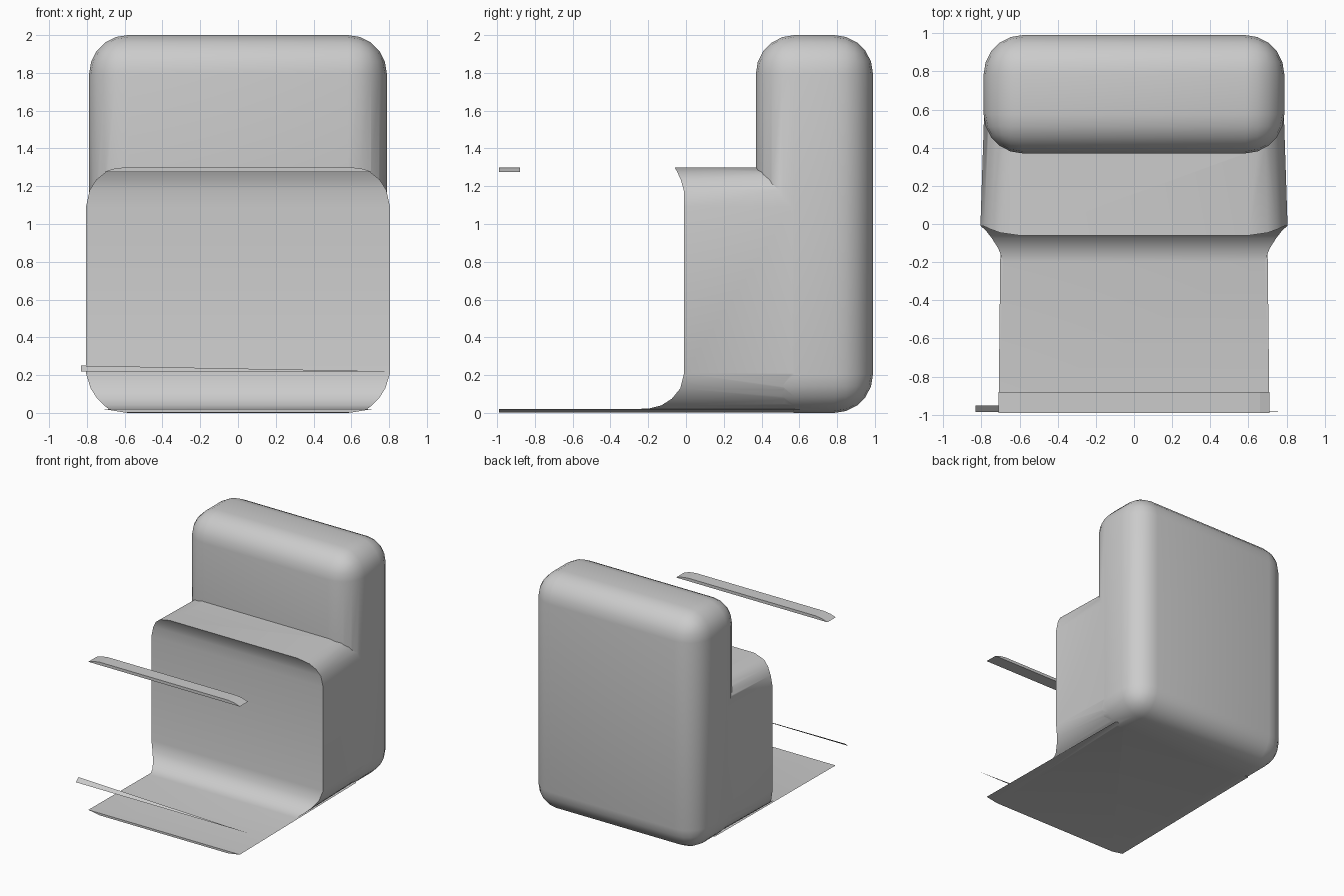
import bpy, bmesh, math

if "Cube" in bpy.data.objects:
    bpy.data.objects.remove(bpy.data.objects["Cube"])


def make_object(name, verts, faces):
    mesh = bpy.data.meshes.new(name)
    mesh.from_pydata(verts, [], faces)
    bm = bmesh.new()
    bm.from_mesh(mesh)
    bmesh.ops.recalc_face_normals(bm, faces=bm.faces)
    bm.to_mesh(mesh)
    bm.free()
    obj = bpy.data.objects.new(name, mesh)
    bpy.context.collection.objects.link(obj)
    return obj


def activate(obj):
    bpy.ops.object.select_all(action='DESELECT')
    obj.select_set(True)
    bpy.context.view_layer.objects.active = obj


# Seat block with curved front running into a thin foot plate:
# each level is (height, half width, front y)
levels = [
    (0.002, 0.60, -0.99), (0.02, 0.71, -0.99), (0.022, 0.685, -0.20),
    (0.04, 0.71, -0.13), (0.075, 0.745, -0.075), (0.13, 0.78, -0.03),
    (0.21, 0.805, -0.01), (1.09, 0.805, -0.01), (1.18, 0.785, -0.012),
    (1.235, 0.75, -0.028), (1.275, 0.70, -0.046), (1.30, 0.60, -0.06),
]
verts, faces = [], []
for z, w, front in levels:
    rear = w * 0.975
    verts += [(-w, front, z), (w, front, z), (rear, 0.6, z), (-rear, 0.6, z)]
for i in range(len(levels) - 1):
    a, b = i * 4, i * 4 + 4
    for k in range(4):
        n = (k + 1) % 4
        faces.append((a + k, a + n, b + n, b + k))
last = len(verts) - 4
faces += [(3, 2, 1, 0), (last, last + 1, last + 2, last + 3)]
seat = make_object("seat", verts, faces)

# Tall rounded backrest
bpy.ops.mesh.primitive_cube_add(size=1, location=(0, 0.68, 1.0))
back = bpy.context.object
back.name = "backrest"
back.scale = (1.576, 0.62, 2.0)
bpy.ops.object.transform_apply(location=True, rotation=False, scale=True)
bevel = back.modifiers.new("rounding", 'BEVEL')
bevel.width = 0.205
bevel.segments = 5
bpy.ops.object.modifier_apply(modifier=bevel.name)

# Join the two into one clean shell
activate(back)
join = back.modifiers.new("union", 'BOOLEAN')
join.operation = 'UNION'
join.solver = 'EXACT'
join.object = seat
bpy.ops.object.modifier_apply(modifier=join.name)
bpy.data.objects.remove(seat, do_unlink=True)
back.name = "seat_and_backrest"
activate(back)
bpy.ops.object.shade_smooth_by_angle(angle=math.radians(35))

# Floating upper front strip
section = [(-0.71, 1.275), (0.71, 1.275), (0.66, 1.292), (0.60, 1.30),
           (-0.60, 1.30), (-0.66, 1.292)]
n = len(section)
verts = [(x, y, z) for y in (-0.99, -0.88) for x, z in section]
faces = [tuple(range(n)), tuple(range(n, 2 * n))]
faces += [(i, (i + 1) % n, (i + 1) % n + n, i + n) for i in range(n)]
make_object("upper_strip", verts, faces)

# Thin tapering lower sliver
make_object("lower_sliver",
            [(-0.83, -0.985, 0.22), (0.80, -0.985, 0.22), (-0.83, -0.95, 0.25)],
            [(0, 1, 2)])
